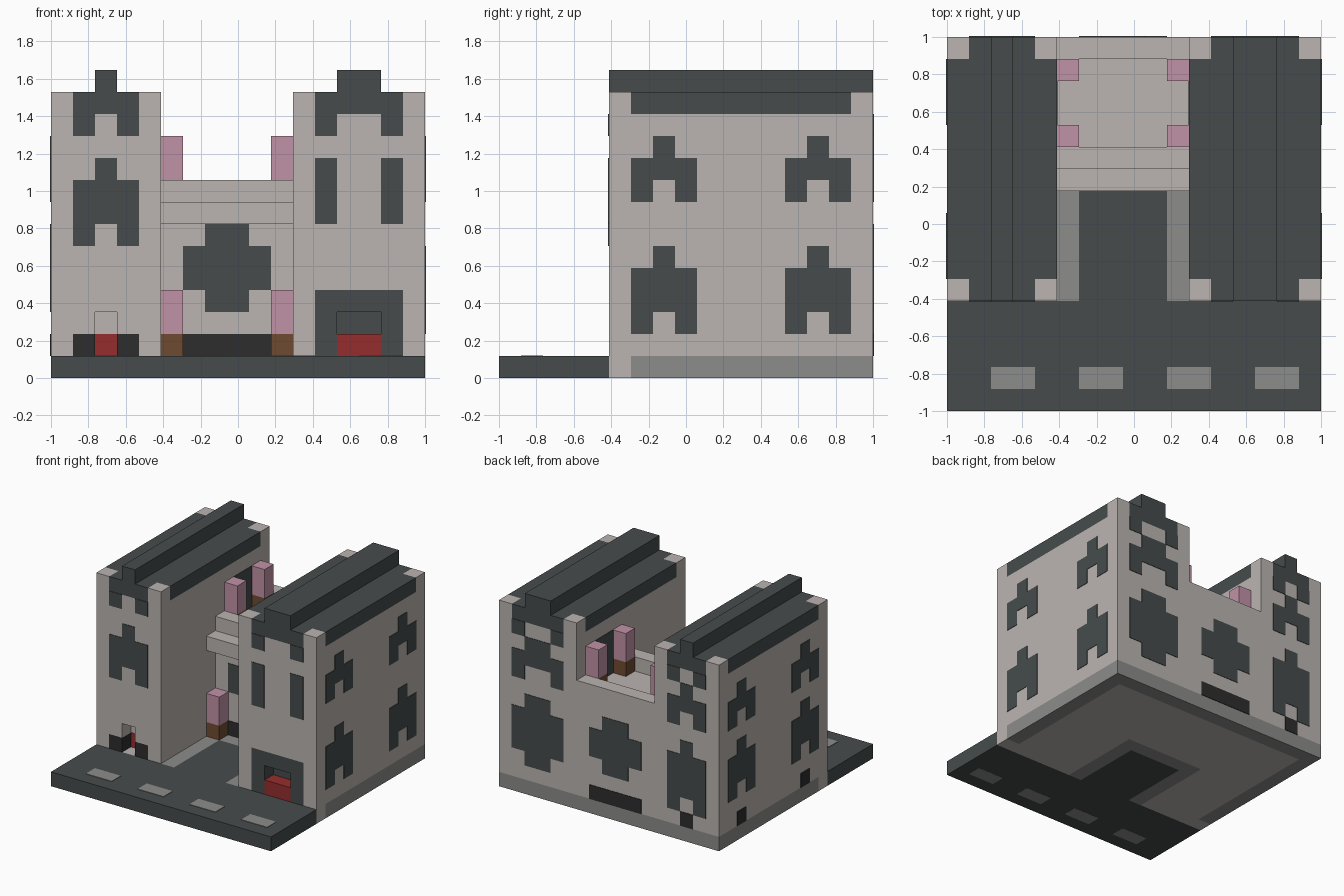
import bpy
import bmesh
from mathutils import Vector

cube = bpy.data.objects.get("Cube")
if cube:
    bpy.data.objects.remove(cube, do_unlink=True)

CELLS = 17
UNIT = 2 / CELLS      # the building is laid out on a cubic grid
PLATE = 0.004         # thickness of painted panels


def material(name, rgb):
    linear = [((c / 255 + 0.055) / 1.055) ** 2.4 for c in rgb] + [1]
    mat = bpy.data.materials.new(name)
    mat.use_nodes = True
    mat.diffuse_color = linear
    mat.node_tree.nodes["Principled BSDF"].inputs["Base Color"].default_value = linear
    return mat


STONE = material("pale stone", (187, 181, 177))
SLATE = material("dark slate", (70, 75, 75))
GREY = material("paving grey", (140, 140, 138))
BLACK = material("vent black", (45, 45, 45))
RED = material("door red", (150, 45, 45))
PINK = material("blossom pink", (192, 146, 166))
BROWN = material("pot brown", (111, 75, 49))


def blocks(name, mat, *boxes):
    """One object from boxes given as (x0, x1, y0, y1, z0, z1) in grid cells."""
    bm = bmesh.new()
    for x0, x1, y0, y1, z0, z1 in boxes:
        low, high = Vector((x0, y0, z0)), Vector((x1, y1, z1))
        made = bmesh.ops.create_cube(bm, size=1)["verts"]
        for v in made:
            cell = (low + high) / 2 + v.co * (high - low)
            v.co = cell * UNIT - Vector((1, 1, 0))
    mesh = bpy.data.meshes.new(name)
    bm.to_mesh(mesh)
    bm.free()
    mesh.materials.append(mat)
    obj = bpy.data.objects.new(name, mesh)
    bpy.context.collection.objects.link(obj)
    return obj


def panel(name, mat, axis, at, side, rects):
    """Thin plates on a wall; rects are (u0, u1, v0, v1) in the wall plane."""
    near, far = sorted((at - side * PLATE / 4 / UNIT, at + side * PLATE / UNIT))
    boxes = []
    for u0, u1, v0, v1 in rects:
        if axis == "x":
            boxes.append((near, far, u0, u1, v0, v1))
        elif axis == "y":
            boxes.append((u0, u1, near, far, v0, v1))
        else:
            boxes.append((u0, u1, v0, v1, near, far))
    blocks(name, mat, *boxes)


def arch(u0, u1, foot, waist, shoulder):
    """Window with two legs, a body and a raised middle."""
    return [(u0, u0 + 1, foot, waist), (u1 - 1, u1, foot, waist),
            (u0, u1, waist, shoulder), (u0 + 1, u1 - 1, shoulder, shoulder + 1)]


def cross(u0, u1, low, high):
    """Window with all four corners stepped in."""
    return [(u0, u1, low + 1, high - 1), (u0 + 1, u1 - 1, low, low + 1),
            (u0 + 1, u1 - 1, high - 1, high)]


# Road with lane dashes
blocks("road", SLATE, (0, 17, 0, 5, 0, 1))
dashes = [(x, x + 2, 1, 2) for x in (2, 6, 10, 14)]
panel("road_dashes_top", GREY, "z", 1, 1, dashes)
panel("road_dashes_underside", GREY, "z", 0, 1, dashes)
panel("road_dashes_below", GREY, "z", PLATE / UNIT, -1, dashes)

# Foundation and courtyard
blocks("front_sill", STONE, (0, 5, 5, 6, 0, 1), (11, 17, 5, 6, 0, 1))
blocks("foundation_core", STONE, (1, 5, 6, 16, 0, 1), (11, 16, 6, 16, 0, 1),
       (5, 11, 11, 16, 0, 1))
blocks("foundation_border", GREY, (0, 1, 6, 17, 0, 1), (16, 17, 6, 17, 0, 1),
       (1, 16, 16, 17, 0, 1))
blocks("courtyard_kerb", GREY, (5, 6, 5, 11, 0, 1), (10, 11, 5, 11, 0, 1),
       (6, 10, 10, 11, 0, 1))
blocks("courtyard_floor", SLATE, (6, 10, 5, 10, 0, 1))


# Towers: body, roof slab, corner stones, ridge and gable legs
def tower(name, x0, x1):
    blocks(name + "_body", STONE, (x0, x1, 6, 17, 1, 12), (x0, x1, 5, 6, 4, 12))
    blocks(name + "_roof", SLATE, (x0, x1, 6, 16, 12, 13),
           (x0 + 1, x1 - 1, 5, 6, 12, 13), (x0 + 1, x1 - 1, 16, 17, 12, 13))
    blocks(name + "_corner_stones", STONE,
           *[(x, x + 1, y, y + 1, 12, 13) for x in (x0, x1 - 1) for y in (5, 16)])
    blocks(name + "_ridge", SLATE, (x0 + 2, x1 - 2, 5, 17, 13, 14))
    legs = [(x, x + 1, 11, 12) for x in (x0 + 1, x1 - 2)]
    panel(name + "_front_gable", SLATE, "y", 5, -1, legs)
    panel(name + "_back_gable", SLATE, "y", 17, 1, legs)
    panel(name + "_back_upper_window", SLATE, "y", 17, 1, arch(x0 + 1, x1 - 1, 8, 9, 10))


tower("narrow_tower", 0, 5)
tower("wide_tower", 11, 17)

# Narrow tower front: recessed red door between dark blocks
blocks("narrow_front_wall", STONE, (0, 1, 5, 6, 1, 4), (4, 5, 5, 6, 1, 4),
       (1, 2, 5, 6, 2, 4), (3, 4, 5, 6, 2, 4), (2, 3, 5, 6, 3, 4))
blocks("narrow_door_jambs", BLACK, (1, 2, 5, 6, 1, 2), (3, 4, 5, 6, 1, 2))
panel("narrow_door", RED, "y", 6, -1, [(2, 3, 1, 2)])
panel("narrow_front_window", SLATE, "y", 5, -1, arch(1, 4, 6, 7, 9))

# Wide tower front: shop opening with a red counter
blocks("wide_front_wall", STONE, (11, 12, 5, 6, 1, 4), (16, 17, 5, 6, 1, 4))
blocks("shop_surround", SLATE, (12, 13, 5, 6, 1, 4), (15, 16, 5, 6, 1, 4),
       (13, 15, 5, 6, 3, 4))
blocks("shop_counter", RED, (13, 15, 5, 6, 1, 2))
panel("shop_back", SLATE, "y", 6, -1, [(13, 15, 2, 3)])
panel("wide_front_windows", SLATE, "y", 5, -1, [(12, 13, 7, 10), (15, 16, 7, 10)])

# Outer side windows
for y in (6, 13):
    panel("wide_side_window", SLATE, "x", 17, 1,
          arch(y, y + 3, 2, 3, 5) + arch(y, y + 3, 8, 9, 10))
    panel("narrow_side_window", SLATE, "x", 0, -1,
          arch(y, y + 3, 3, 4, 6) + arch(y, y + 3, 8, 9, 10))
    panel("narrow_side_vent", BLACK, "x", 0, -1, [(y + 1, y + 2, 1, 2)])

# Back windows and vents
panel("wide_back_window", SLATE, "y", 17, 1, cross(12, 16, 2, 7))
panel("narrow_back_window", SLATE, "y", 17, 1, arch(1, 4, 2, 3, 6))
panel("back_vents", BLACK, "y", 17, 1, [(2, 3, 1, 2), (6, 10, 1, 2)])

# Middle hall with cornice, terrace and parapets
blocks("hall_body", STONE, (5, 11, 11, 17, 1, 8))
blocks("hall_cornice", STONE, (5, 11, 10, 11, 7, 8))
blocks("terrace_parapets", STONE, (5, 11, 11, 12, 8, 9), (5, 11, 16, 17, 8, 9))
panel("hall_front_window", SLATE, "y", 11, -1, cross(6, 10, 3, 7))
panel("hall_back_window", SLATE, "y", 17, 1, cross(6, 10, 3, 7))
panel("hall_front_vent", BLACK, "y", 11, -1, [(6, 10, 1, 2)])
for at, side in ((5, 1), (11, -1)):
    panel("terrace_door", SLATE, "x", at, side, [(13, 15, 8, 11)])

# Potted blossom shrubs on the ground and the terrace
for x in (5, 10):
    for y, z in ((10, 1), (12, 8), (15, 8)):
        blocks("shrub_pot", BROWN, (x, x + 1, y, y + 1, z, z + 1))
        blocks("shrub", PINK, (x, x + 1, y, y + 1, z + 1, z + 3))
